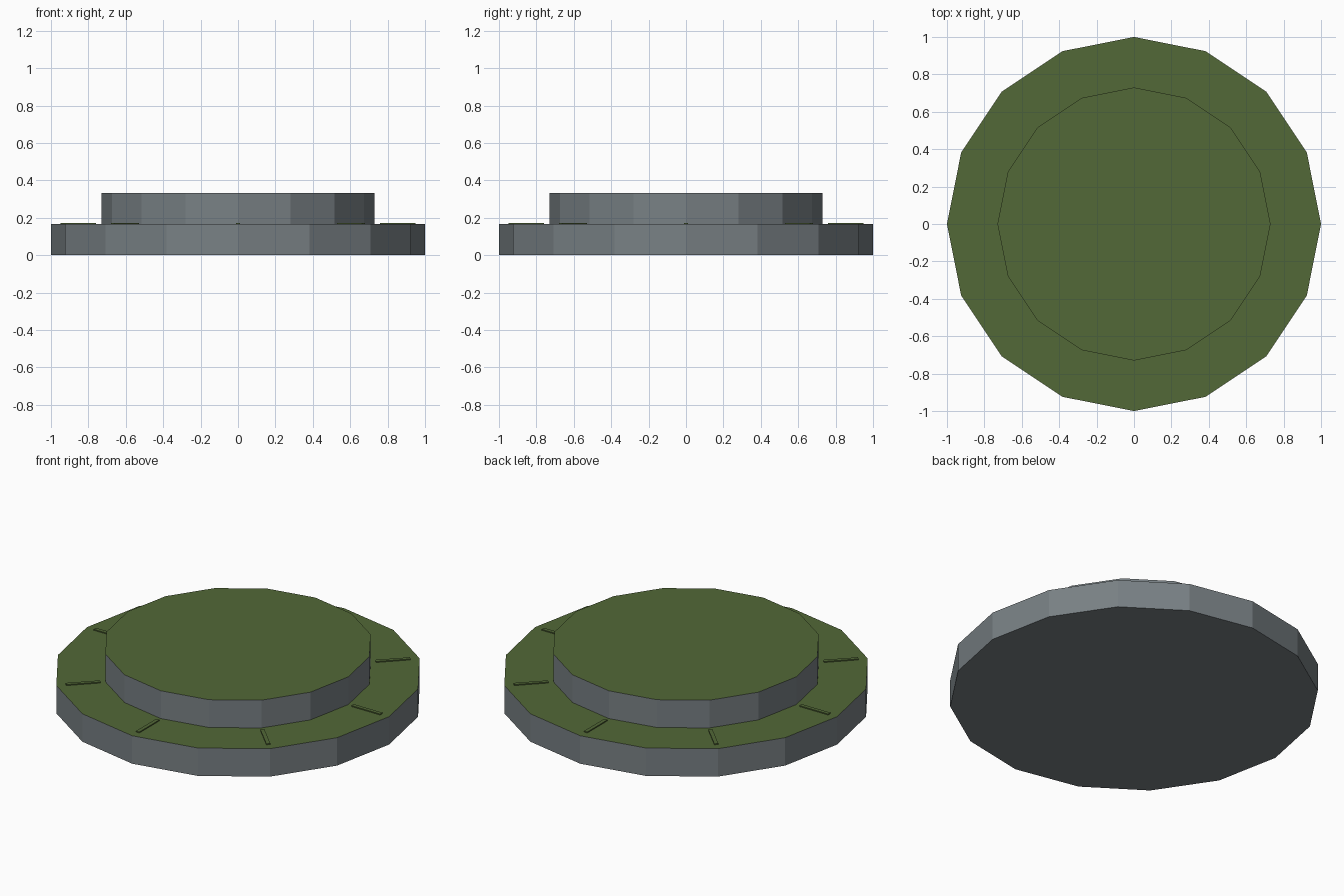
import bpy, bmesh, math
from mathutils import Matrix

if "Cube" in bpy.data.objects:
    bpy.data.objects.remove(bpy.data.objects["Cube"])


def material(name, rgb):
    m = bpy.data.materials.new(name)
    m.diffuse_color = (*rgb, 1.0)
    m.use_nodes = True
    m.node_tree.nodes["Principled BSDF"].inputs["Base Color"].default_value = m.diffuse_color
    return m


stone = material("grey stone", (0.188, 0.216, 0.231))
grass = material("moss green", (0.085, 0.138, 0.038))


def finish(bm, name, mats):
    mesh = bpy.data.meshes.new(name)
    bm.to_mesh(mesh)
    bm.free()
    for m in mats:
        mesh.materials.append(m)
    obj = bpy.data.objects.new(name, mesh)
    bpy.context.collection.objects.link(obj)
    return obj


def tier(name, radius, z0, z1):
    # 16-sided disc with a corner on +x; the upward face is green
    bm = bmesh.new()
    n = 16
    ring = [bm.verts.new((radius * math.cos(2 * math.pi * i / n),
                          radius * math.sin(2 * math.pi * i / n), z0)) for i in range(n)]
    base = bm.faces.new(ring[::-1])
    top = bm.faces.new([bm.verts.new((v.co.x, v.co.y, z1)) for v in ring])
    upper = list(top.verts)
    for i in range(n):
        j = (i + 1) % n
        bm.faces.new((ring[i], ring[j], upper[j], upper[i]))
    top.material_index = 1
    return finish(bm, name, [stone, grass])


STEP = 0.167
tier("lower_tier", 1.0, 0.0, STEP)
tier("upper_tier", 0.73, STEP, 0.333)

# Eight thin radial strips lying on the ledge
for k in range(8):
    bm = bmesh.new()
    bmesh.ops.create_cube(bm, size=1.0)
    place = (Matrix.Rotation(k * math.pi / 4, 4, 'Z')
             @ Matrix.Translation((0.853, 0, STEP + 0.003))
             @ Matrix.Diagonal((0.19, 0.022, 0.006, 1)))
    bmesh.ops.transform(bm, matrix=place, verts=bm.verts)
    finish(bm, f"ledge_strip_{k + 1}", [grass])
